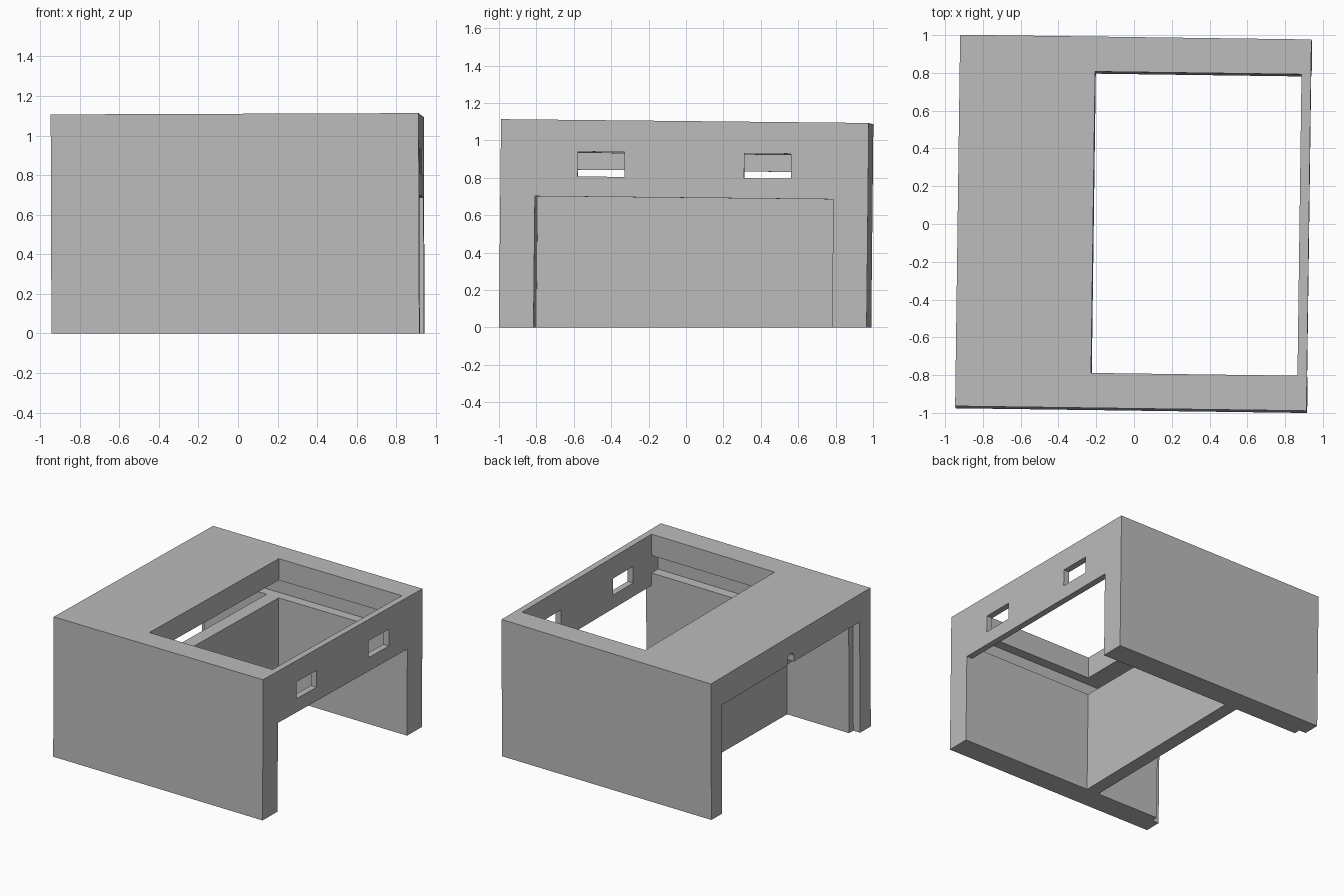
import bpy
from math import radians
from mathutils import Matrix

cube = bpy.data.objects.get("Cube")
if cube:
    bpy.data.objects.remove(cube, do_unlink=True)

grey = bpy.data.materials.new("plain_grey")
grey.use_nodes = True
grey.diffuse_color = (0.5, 0.5, 0.5, 1)
grey.node_tree.nodes["Principled BSDF"].inputs["Base Color"].default_value = grey.diffuse_color

# The housing leans very slightly, and its foot is trimmed level
lean = (Matrix.Translation((0, -0.005, 0)) @ Matrix.Rotation(radians(-0.6), 4, "X")
        @ Matrix.Rotation(radians(-0.2), 4, "Y") @ Matrix.Rotation(radians(-0.77), 4, "Z"))


def block(name, x, y, z, frame=lean):
    """Box between the given (low, high) limits along each axis."""
    bpy.ops.mesh.primitive_cube_add(size=1)
    ob = bpy.context.object
    ob.name = name
    spans = (x, y, z)
    middle = [(a + b) / 2 for a, b in spans]
    size = [b - a for a, b in spans]
    ob.data.transform(Matrix.Translation(middle) @ Matrix.Diagonal((*size, 1)))
    ob.matrix_world = frame
    return ob


def cut(body, cutter):
    cutter.hide_render = True
    mod = body.modifiers.new("cut", "BOOLEAN")
    mod.operation = "DIFFERENCE"
    mod.solver = "EXACT"
    mod.object = cutter
    bpy.context.view_layer.objects.active = body
    bpy.ops.object.modifier_apply(modifier=mod.name)
    bpy.data.objects.remove(cutter, do_unlink=True)


housing = block("housing", (-0.93, 0.93), (-0.983, 0.983), (-0.3, 1.1))
housing.data.materials.append(grey)

inner = (-0.798, 0.798)
# Main well, open at the top and bottom
cut(housing, block("well", (-0.213, 0.88), inner, (-1, 2)))
# Doorway in the thin end wall
cut(housing, block("doorway", (0.8, 2), inner, (-1, 0.69)))
# Rear bay behind the divider wall, with a stepped frame for a cover
cut(housing, block("rear_bay", (-2, -0.32), inner, (-1, 0.84)))
cut(housing, block("cover_step", (-2, -0.87), (-0.85, 0.85), (-1, 0.88)))
# Wide slot over the divider, under the roof slab
cut(housing, block("tray_slot", (-0.82, 0.88), (-0.877, 0.877), (0.79, 0.93)))
# Pair of windows above the doorway
for side in (-1, 1):
    near, far = sorted((side * 0.32, side * 0.57))
    cut(housing, block("window", (0.8, 2), (near, far), (0.798, 0.931)))

# Small arched cable notch in the rear header
cut(housing, block("notch", (-2, -0.8), (-0.04, 0.04), (0.8, 0.92)))
bpy.ops.mesh.primitive_cylinder_add(vertices=24, radius=0.04, depth=0.4)
arch = bpy.context.object
arch.matrix_world = lean @ Matrix.Translation((-1, 0, 0.92)) @ Matrix.Rotation(radians(90), 4, "Y")
cut(housing, arch)

# Level foot
cut(housing, block("ground_trim", (-2, 2), (-2, 2), (-2, 0), Matrix.Identity(4)))
